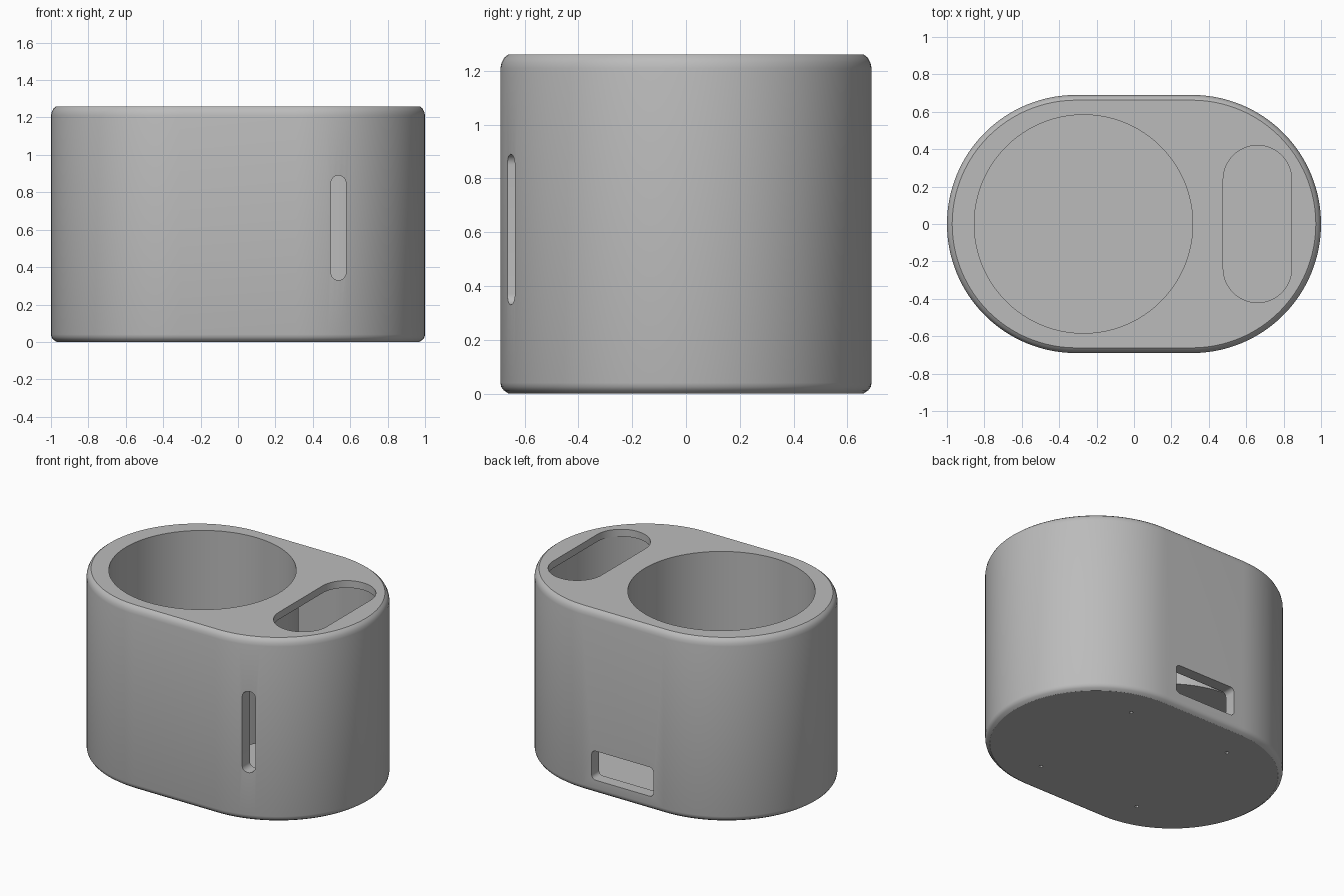
import bpy, bmesh
from math import cos, sin, pi, radians

cube = bpy.data.objects.get("Cube")
if cube:
    bpy.data.objects.remove(cube, do_unlink=True)

grey = bpy.data.materials.new("plain_grey")
grey.use_nodes = True
colour = (0.5, 0.5, 0.5, 1)
grey.diffuse_color = colour
grey.node_tree.nodes["Principled BSDF"].inputs["Base Color"].default_value = colour


def outline(width, depth, radius, steps=24):
    """Rounded rectangle; becomes a slot or a circle when the radius is large."""
    points = []
    for corner, (sx, sy) in enumerate([(1, 1), (-1, 1), (-1, -1), (1, -1)]):
        cx, cy = sx * (width / 2 - radius), sy * (depth / 2 - radius)
        for i in range(steps + 1):
            a = (corner + i / steps) * pi / 2
            points.append((cx + radius * cos(a), cy + radius * sin(a)))
    return points


def loft(name, width, depth, radius, rings, centre=(0, 0), upright=False, steps=24):
    """Stack outlines given as (inset, height); upright runs the stack along y."""
    bm = bmesh.new()
    loops = []
    for inset, level in rings:
        loop = []
        for u, v in outline(width - 2 * inset, depth - 2 * inset, radius - inset, steps):
            u, v = u + centre[0], v + centre[1]
            loop.append(bm.verts.new((u, level, v) if upright else (u, v, level)))
        loops.append(loop)
    n = len(loops[0])
    for low, high in zip(loops, loops[1:]):
        for i in range(n):
            j = (i + 1) % n
            bm.faces.new((low[i], low[j], high[j], high[i]))
    bm.faces.new(loops[0][::-1])
    bm.faces.new(loops[-1])
    bmesh.ops.remove_doubles(bm, verts=bm.verts, dist=1e-5)
    bmesh.ops.recalc_face_normals(bm, faces=bm.faces)
    mesh = bpy.data.meshes.new(name)
    bm.to_mesh(mesh)
    bm.free()
    mesh.materials.append(grey)
    obj = bpy.data.objects.new(name, mesh)
    bpy.context.collection.objects.link(obj)
    return obj


def combine(target, tool, operation="DIFFERENCE"):
    mod = target.modifiers.new(tool.name, "BOOLEAN")
    mod.object, mod.operation, mod.solver = tool, operation, "EXACT"
    bpy.ops.object.select_all(action="DESELECT")
    bpy.context.view_layer.objects.active = target
    target.select_set(True)
    bpy.ops.object.modifier_apply(modifier=mod.name)
    bpy.data.objects.remove(tool, do_unlink=True)


# Outer body with softened rims
body = loft("holder_body", 2, 1.38, 0.69, [
    (0.03, 0), (0.012, 0.012), (0.003, 0.025), (0, 0.04),
    (0, 1.21), (0.004, 1.23), (0.013, 1.248), (0.028, 1.26)], steps=32)

# Hollow interior
combine(body, loft("cavity", 1.84, 1.22, 0.61, [(0, 0.05), (0, 1.21)], steps=32))

# Thin-walled round cup hanging from the top plate
cup_centre = (-0.27, 0)
combine(body, loft("cup_wall", 1.2, 1.2, 0.6, [(0, 0.3), (0, 1.235)], cup_centre), "UNION")
combine(body, loft("cup_hole", 1.168, 1.168, 0.584, [(0, 0.32), (0, 1.5)], cup_centre))

# Long pocket opening in the top plate
combine(body, loft("pocket", 0.366, 0.84, 0.183, [(0, 1.1), (0, 1.5)], (0.66, 0)))

# Narrow upright slot at the front
combine(body, loft("front_slot", 0.08, 0.56, 0.04, [(0, -0.8), (0, -0.45)],
                   (0.537, 0.61), True, 8))

# Wide window low on the back
combine(body, loft("back_window", 0.47, 0.2, 0.03, [(0, 0.604), (0, 0.8)],
                   (0, 0.195), True, 6))

# Small screw holes in the base
for x in (-0.39, 0.39):
    for y in (-0.437, 0.437):
        combine(body, loft("screw_hole", 0.024, 0.024, 0.012, [(0, -0.1), (0, 0.2)],
                           (x, y), steps=3))

bpy.ops.object.shade_smooth_by_angle(angle=radians(30))
